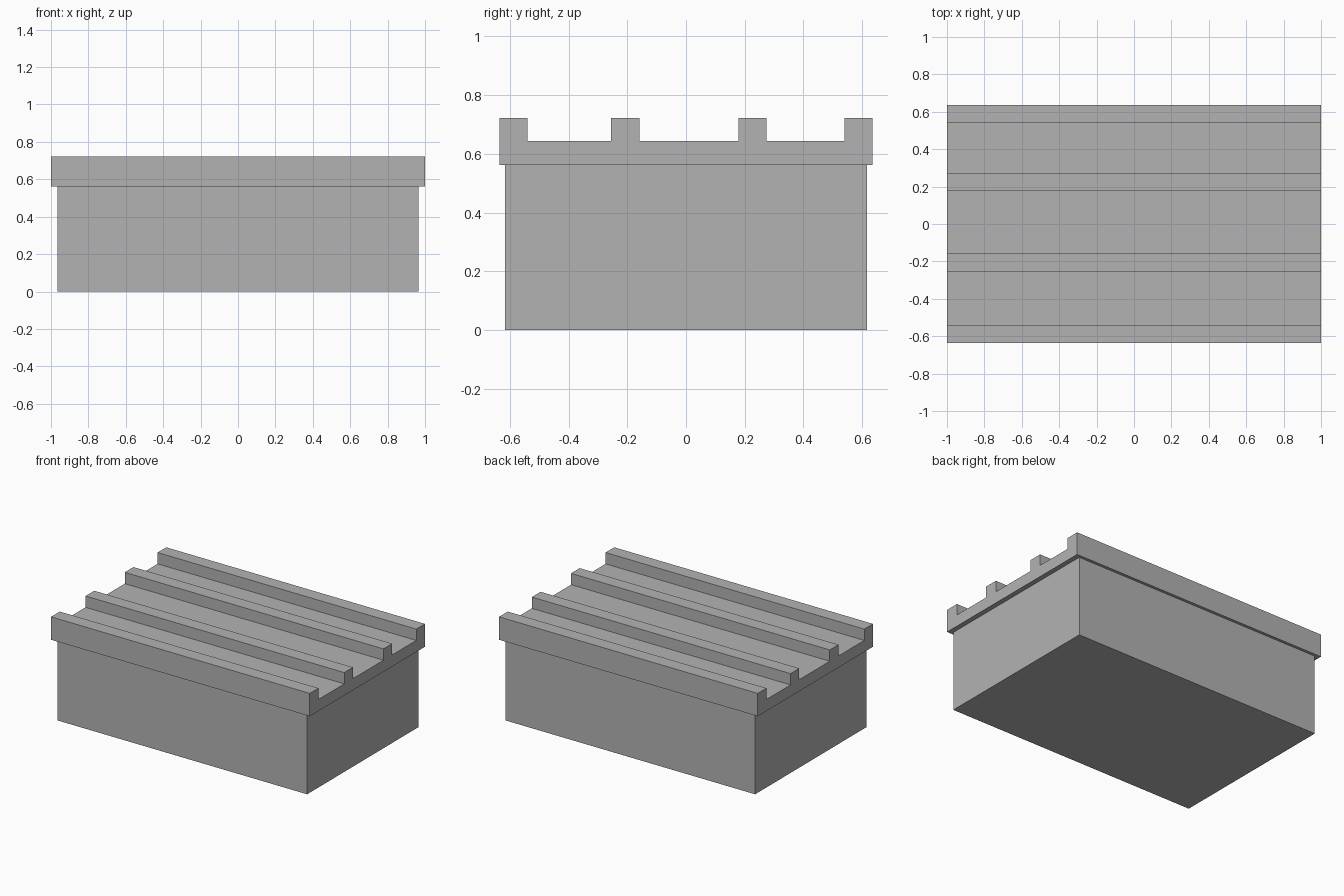
import bpy

default = bpy.data.objects.get("Cube")
if default:
    bpy.data.objects.remove(default, do_unlink=True)

# Single plain grey
grey = bpy.data.materials.new("plain_grey")
grey.use_nodes = True
colour = (0.45, 0.45, 0.45, 1)
grey.diffuse_color = colour
grey.node_tree.nodes["Principled BSDF"].inputs["Base Color"].default_value = colour


def box(name, half_width, y_range, z_range):
    """Box centred on x = 0, spanning the given y and z ranges."""
    (y0, y1), (z0, z1) = y_range, z_range
    bpy.ops.mesh.primitive_cube_add(size=1, location=(0, (y0 + y1) / 2, (z0 + z1) / 2))
    obj = bpy.context.object
    obj.name = name
    obj.scale = (2 * half_width, y1 - y0, z1 - z0)
    bpy.ops.object.transform_apply(location=False, rotation=False, scale=True)
    obj.data.materials.append(grey)
    return obj


LID_BOTTOM, LID_TOP, RIB_TOP = 0.562, 0.643, 0.722
RIB_WIDTH = 0.096
DEPTH = 0.636

# Main body and overhanging lid
box("body", 0.966, (-0.616, 0.616), (0, LID_BOTTOM))
box("lid", 1, (-DEPTH, DEPTH), (LID_BOTTOM, LID_TOP))

# Raised ribs running the full width of the lid
rib_starts = {
    "front_rib": -DEPTH,
    "front_middle_rib": -0.255,
    "back_middle_rib": 0.178,
    "back_rib": DEPTH - RIB_WIDTH,
}
for name, start in rib_starts.items():
    box(name, 1, (start, start + RIB_WIDTH), (LID_TOP, RIB_TOP))
